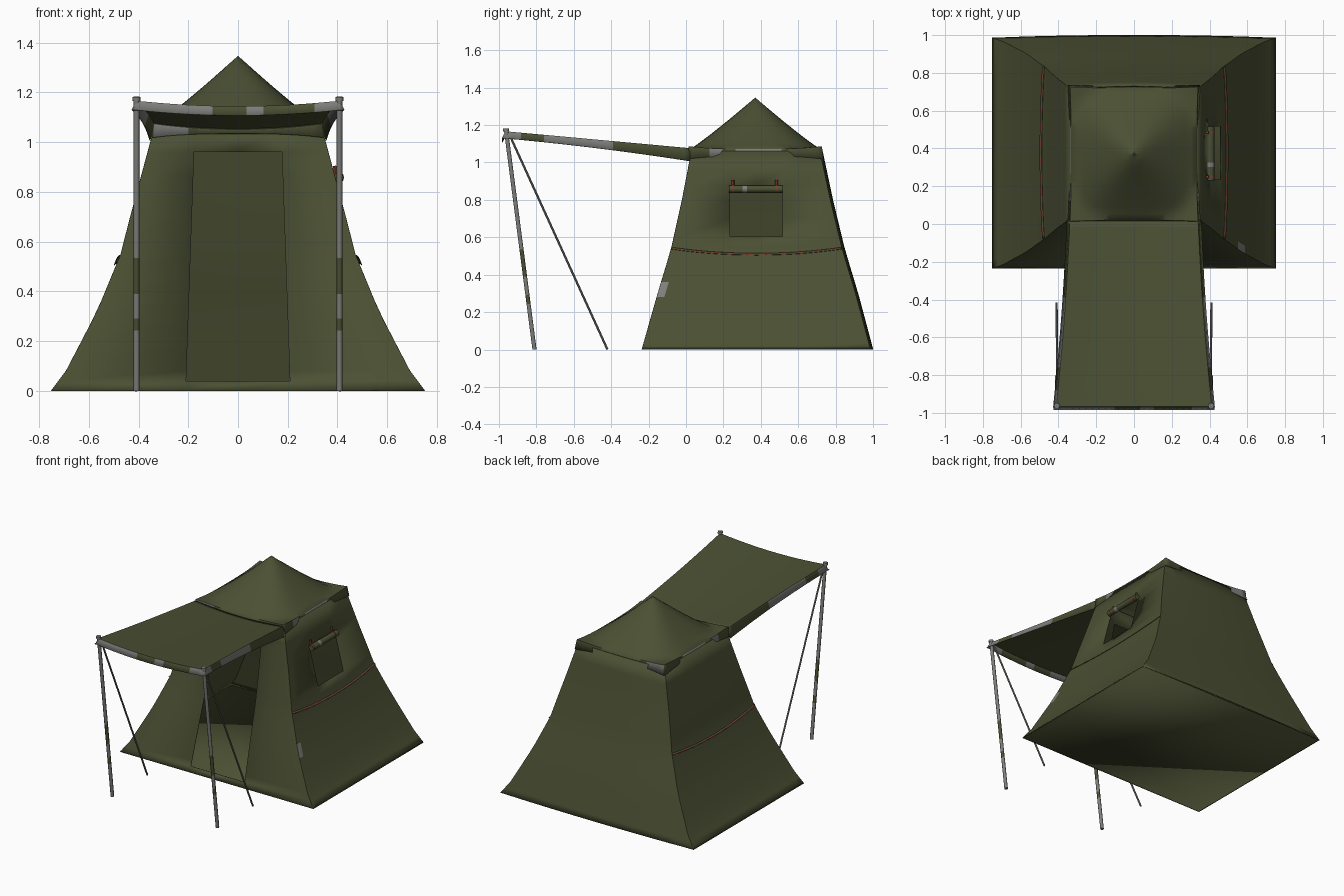
import bpy, bmesh, math
from mathutils import Vector

if "Cube" in bpy.data.objects:
    bpy.data.objects.remove(bpy.data.objects["Cube"])


def material(name, rgb):
    m = bpy.data.materials.new(name)
    m.diffuse_color = (*rgb, 1)
    m.use_nodes = True
    m.node_tree.nodes["Principled BSDF"].inputs["Base Color"].default_value = m.diffuse_color
    return m


GREEN = material("olive canvas", (0.070, 0.080, 0.033))
GREY = material("worn grey", (0.21, 0.21, 0.20))
RED = material("rust red stitching", (0.20, 0.05, 0.03))
MATS = [GREEN, GREY, RED]


def finish(name, bm, thick=0.0, rule=None, angle=35):
    """Turn a bmesh into a shaded object; rule(centre) picks the colour."""
    bmesh.ops.remove_doubles(bm, verts=bm.verts, dist=0.0005)
    bmesh.ops.recalc_face_normals(bm, faces=bm.faces)
    for f in bm.faces:
        f.material_index = rule(f.calc_center_median()) if rule else 0
    me = bpy.data.meshes.new(name)
    bm.to_mesh(me)
    bm.free()
    for m in MATS:
        me.materials.append(m)
    ob = bpy.data.objects.new(name, me)
    bpy.context.collection.objects.link(ob)
    bpy.ops.object.select_all(action='DESELECT')
    ob.select_set(True)
    bpy.context.view_layer.objects.active = ob
    bpy.ops.object.shade_smooth_by_angle(angle=math.radians(angle))
    if thick:
        mod = ob.modifiers.new("cloth thickness", 'SOLIDIFY')
        mod.thickness = thick
        mod.offset = 0
    return ob


def add_grid(bm, rows, skip=lambda c: False):
    vs = [[bm.verts.new(p) for p in r] for r in rows]
    for a, b in zip(vs, vs[1:]):
        for i in range(len(a) - 1):
            quad = (a[i], a[i + 1], b[i + 1], b[i])
            c = sum((v.co for v in quad), Vector()) / 4
            if not skip(c):
                bm.faces.new(quad)


def curve(table):
    def f(z):
        for (z0, a), (z1, b) in zip(table, table[1:]):
            if z <= z1:
                return a + (b - a) * (z - z0) / (z1 - z0)
        return table[-1][1]
    return f


def tube(name, a, b, r, segs=1, rule=None, sides=10):
    a, b = Vector(a), Vector(b)
    q = (b - a).to_track_quat('Z', 'Y')
    bm = bmesh.new()
    rows = []
    for s in range(segs + 1):
        c = a.lerp(b, s / segs)
        rows.append([c + q @ Vector((r * math.cos(t), r * math.sin(t), 0))
                     for t in (2 * math.pi * i / sides for i in range(sides + 1))])
    add_grid(bm, rows)
    bmesh.ops.remove_doubles(bm, verts=bm.verts, dist=0.0005)
    bmesh.ops.holes_fill(bm, edges=bm.edges, sides=sides)
    return finish(name, bm, rule=rule, angle=40)


# Flared wall outline by height: half width, front y, back y
W = curve([(0, .75), (.08, .69), (.32, .565), (.55, .47), (.65, .445), (.8, .405), (1.06, .335)])
YF = curve([(0, -.235), (.3, -.15), (.53, -.08), (.8, -.02), (1.06, .03)])
YB = curve([(0, .985), (.3, .905), (.53, .835), (.8, .77), (1.06, .715)])
ZS = [0, .04, .08, .18, .28, .36, .45, .55, .605, .7, .8, .87, .96, 1.06]

# Hollow walls with door and side window openings
bm = bmesh.new()


def front_row(z):
    d = .21 - .035 * z
    return [(x, YF(z), z) for x in (-W(z), -d, 0, d, W(z))]


def back_row(z):
    return [(k / 4 * W(z), YB(z) + .014 * (1 - (k / 4) ** 2), z) for k in range(-4, 5)]


def side_row(z, s):
    return [(s * W(z), y, z) for y in (YF(z), YF(z) + .04, .235, .375, .515, YB(z))]


add_grid(bm, [front_row(z) for z in ZS],
         lambda c: abs(c.x) < .19 and .04 < c.z < .96 and abs(c.x) < .15)
add_grid(bm, [back_row(z) for z in ZS])
add_grid(bm, [side_row(z, -1) for z in ZS])
add_grid(bm, [side_row(z, 1) for z in ZS], lambda c: .235 < c.y < .515 and .605 < c.z < .87)
finish("tent_walls", bm, .004,
       lambda c: 1 if c.x > .5 and .28 < c.z < .36 and c.y < YF(c.z) + .03 and c.y > YF(c.z) + .01 else 0)

# Ground sheet
bm = bmesh.new()
add_grid(bm, [[(-.748, -.233, .004), (.748, -.233, .004)], [(-.748, .984, .004), (.748, .984, .004)]])
finish("ground_sheet", bm, .006)

# Peaked roof with a short drooping hem
N = 20
RX, RY, CY = .338, .355, .37


def roof_point(i, j):
    u = max(-1, min(1, 2 * (i - 1) / N - 1))
    v = max(-1, min(1, 2 * (j - 1) / N - 1))
    t = min(1, (abs(u) ** 3 + abs(v) ** 3) ** (1 / 3))
    edge = max(abs(u), abs(v))
    corner = (abs(u * v)) ** 3
    z = 1.07 + .275 * (1 - t) ** 1.12 + .015 * corner
    pull = 1 - .02 * (1 - corner) * edge ** 4
    x, y = u * RX * pull, v * RY * pull
    if i in (0, N + 2) or j in (0, N + 2):
        z -= .036 + .03 * corner
        x += .010 * math.copysign(1, u) * (i in (0, N + 2))
        y += .010 * math.copysign(1, v) * (j in (0, N + 2))
    return (x, y + CY, z)


def roof_rule(c):
    dx, dy = abs(c.x) / RX, abs(c.y - CY) / RY
    if max(dx, dy) < .98 or c.z > 1.075:
        return 0
    if dx > dy:
        return int(.28 < c.y < .5 or .12 < c.y < .19)
    return int(-.35 < c.x < -.2)


bm = bmesh.new()
add_grid(bm, [[roof_point(i, j) for i in range(N + 3)] for j in range(N + 3)])
finish("peaked_roof", bm, .004, roof_rule, 50)

# Awning with hanging valance on three sides
M = 24


def awning_point(i, j):
    u = max(-1, min(1, 2 * (i - 1) / M - 1))
    v = min(1, j / M)
    hw = .338 + .072 * v - .008 * math.sin(math.pi * v)
    x, y = u * hw, .02 - .985 * v
    z = 1.075 + .09 * v - .022 * (1 - u * u)
    side, front = i in (0, M + 2), j == M + 1
    if side or front:
        z -= .036 + .032 * (1 - v) ** 2
        x += .016 * math.copysign(1, u) * side
        y -= .018 * front
    return (x, y, z)


def awning_rule(c):
    if c.y < -.966:
        return int(-.42 < c.x < -.1 or .03 < c.x < .1 or c.x > .3)
    hw = .338 + .072 * (.02 - c.y) / .985
    if abs(c.x) > hw - .006:
        return int(-.78 < c.y < -.38 or c.y < -.9)
    return 0


bm = bmesh.new()
add_grid(bm, [[awning_point(i, j) for i in range(M + 3)] for j in range(M + 2)])
finish("awning", bm, .004, awning_rule, 40)

# Awning poles, caps and slanted struts
for s, side in ((-1, "left"), (1, "right")):
    x = s * .408
    tube(side + "_pole", (x, -.81, 0), (x, -.962, 1.17), .0115, 24,
         lambda c: 0 if .38 < c.z < .54 or .25 < c.z < .28 else 1)
    tube(side + "_pole_cap", (x, -.962, 1.166), (x, -.963, 1.182), .016, 1, lambda c: 1)
    tube(side + "_strut", (s * .41, -.42, 0), (s * .405, -.94, 1.14), .006, 1, lambda c: 1, 8)

    # Dashed stitched seam lip along each side wall
    bm = bmesh.new()
    top, low = [], []
    for k in range(41):
        t = k / 40
        z = .51 + .032 * (2 * t - 1) ** 2
        y = YF(z) + (YB(z) - YF(z)) * t
        top.append((s * (W(z) + .002), y, z + .004))
        low.append((s * (W(z) + .012), y, z - .005))
    add_grid(bm, [top, low])
    finish(side + "_seam", bm, .003, lambda c: 2 if int((c.y + 1) * 33) % 3 else 0)

# Rolled window flap and its ties
tube("rolled_window_flap", (.405, .23, .858), (.405, .517, .858), .02, 12,
     lambda c: 1 if .29 < c.y < .32 else 0, 12)
for n, y in (("front", .25), ("back", .485)):
    tube(n + "_flap_tie", (.392, y, .872), (.388, y, .905), .008, 1, lambda c: 2, 6)
    tube(n + "_flap_band", (.405, y - .006, .858), (.405, y + .006, .858), .0215, 1, lambda c: 2, 12)
